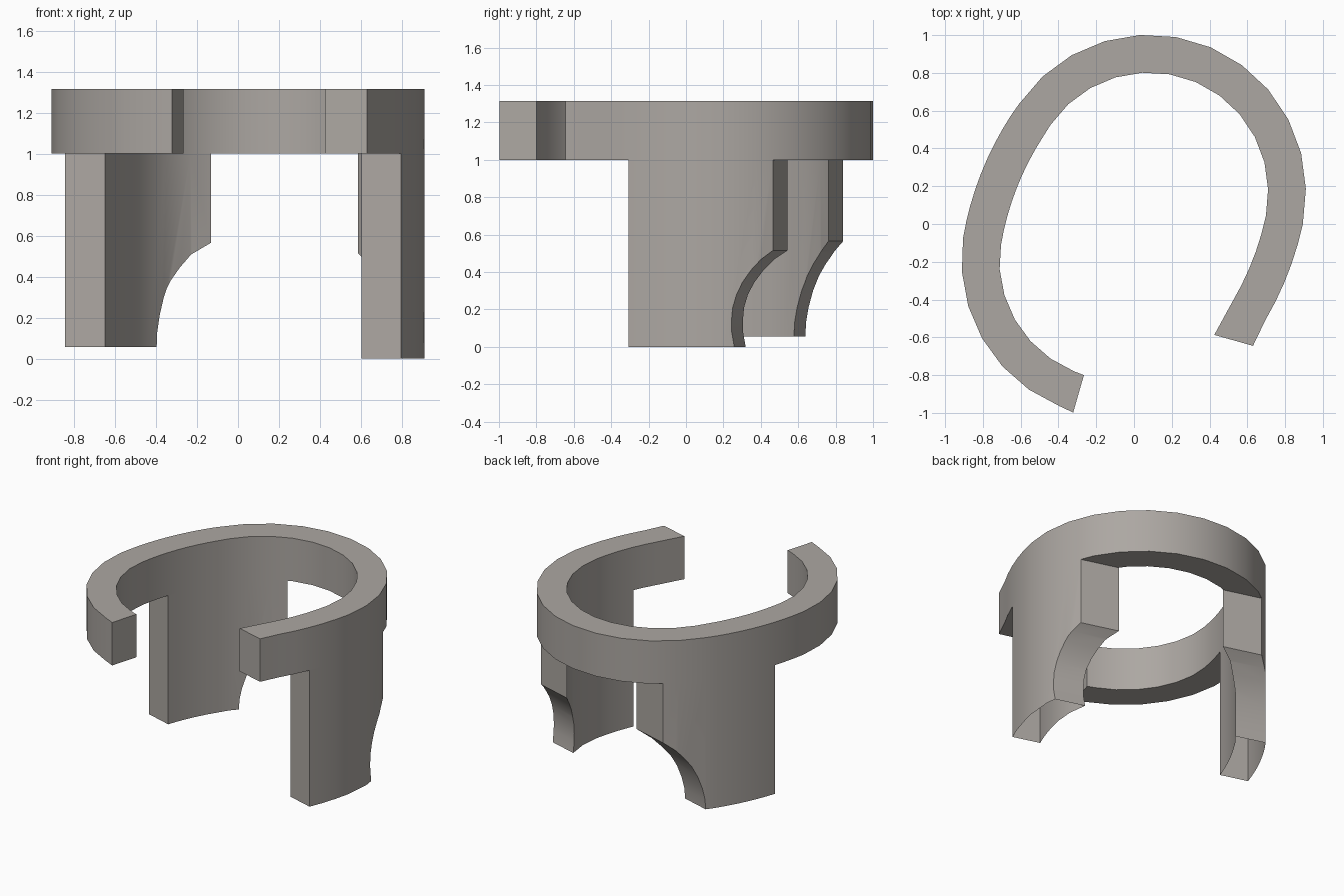
import bpy, bmesh
from math import cos, sin, radians
from mathutils import Vector

if "Cube" in bpy.data.objects:
    bpy.data.objects.remove(bpy.data.objects["Cube"])

# The openings and legs are squared to an axis turned about 16 degrees
U = Vector((0.96, -0.28, 0))
V = Vector((0.28, 0.96, 0))

grey = bpy.data.materials.new("warm_grey")
grey.diffuse_color = (0.415, 0.388, 0.363, 1)
grey.use_nodes = True
grey.node_tree.nodes["Principled BSDF"].inputs["Base Color"].default_value = grey.diffuse_color


def arc(cx, cy, start, end, steps, outer=0.83, inner=0.63):
    """Outer/inner wall point pairs along a curved part of the band."""
    pairs = []
    for i in range(steps + 1):
        a = radians(start + (end - start) * i / steps)
        pairs.append(tuple((cx + r * cos(a), cy + r * sin(a)) for r in (outer, inner)))
    return pairs


def make_object(name, bm):
    bmesh.ops.recalc_face_normals(bm, faces=bm.faces)
    mesh = bpy.data.meshes.new(name)
    bm.to_mesh(mesh)
    bm.free()
    mesh.materials.append(grey)
    ob = bpy.data.objects.new(name, mesh)
    bpy.context.collection.objects.link(ob)
    return ob


def ribbon(name, pairs, z0, z1):
    """Extrude the plan of the band between two heights."""
    bm = bmesh.new()
    rings = [[bm.verts.new((p[0], p[1], z)) for p, z in
              ((o, z0), (o, z1), (i, z1), (i, z0))] for o, i in pairs]
    for a, b in zip(rings, rings[1:]):
        for k in range(4):
            n = (k + 1) % 4
            bm.faces.new((a[k], a[n], b[n], b[k]))
    bm.faces.new(rings[0])
    bm.faces.new(rings[-1])
    return make_object(name, bm)


def prism(name, profile, u0, u1):
    """Extrude a side profile of (v, z) points along U."""
    bm = bmesh.new()
    face = bm.faces.new([bm.verts.new(U * u0 + V * v + Vector((0, 0, z))) for v, z in profile])
    new = bmesh.ops.extrude_face_region(bm, geom=[face])['geom']
    bmesh.ops.translate(bm, vec=U * (u1 - u0),
                        verts=[g for g in new if isinstance(g, bmesh.types.BMVert)])
    return make_object(name, bm)


def smooth(ob):
    bpy.ops.object.select_all(action='DESELECT')
    ob.select_set(True)
    bpy.context.view_layer.objects.active = ob
    bpy.ops.object.shade_smooth_by_angle(angle=radians(30))


def leg(name, profile, side):
    """Keep only the part of the curved wall inside the side profile."""
    ob = ribbon(name, plan, -0.1, 1.0)
    cutter = prism(name + "_cutter", profile, 0, 2 * side)
    cutter.hide_render = True
    mod = ob.modifiers.new("cut", 'BOOLEAN')
    mod.operation = 'INTERSECT'
    mod.solver = 'EXACT'
    mod.object = cutter
    bpy.context.view_layer.objects.active = ob
    bpy.ops.object.modifier_apply(modifier=mod.name)
    bpy.data.objects.remove(cutter)
    # the legs are hollow and open underneath
    bm = bmesh.new()
    bm.from_mesh(ob.data)
    bm.normal_update()
    bottom = [f for f in bm.faces if f.normal.z < -0.99 and f.calc_center_median().z < 0.1]
    bmesh.ops.delete(bm, geom=bottom, context='FACES')
    bm.to_mesh(ob.data)
    bm.free()
    smooth(ob)


# Plan of the open band, clockwise from the front left end
plan = [((-0.322, -0.998), (-0.265, -0.80))]
plan += arc(-0.083, -0.195, 248, 184, 5)
plan += arc(0.783, -0.36, 170.4, 147, 8, 1.712, 1.508)
plan += arc(0.08, 0.172, 146, 1, 11)
plan += arc(-0.783, 0.36, -12.1, -30.5, 5, 1.715, 1.515)
plan += [((0.63, -0.645), (0.425, -0.587))]

# Upper band
smooth(ribbon("upper_band", plan, 1.0, 1.315))

# Legs, each with a curved notch low on the back edge
leg("right_leg", [(-0.073, 1.1), (-0.073, 0), (0.50, 0), (0.487, 0.08), (0.486, 0.14),
                  (0.492, 0.21), (0.511, 0.28), (0.54, 0.345), (0.582, 0.41),
                  (0.632, 0.47), (0.684, 0.515), (0.684, 1.1)], 1)
leg("left_leg", [(-0.07, 1.1), (-0.07, 0.056), (0.443, 0.056), (0.447, 0.13), (0.463, 0.21),
                 (0.492, 0.30), (0.53, 0.38), (0.575, 0.445), (0.63, 0.51),
                 (0.694, 0.565), (0.694, 1.1)], -1)
